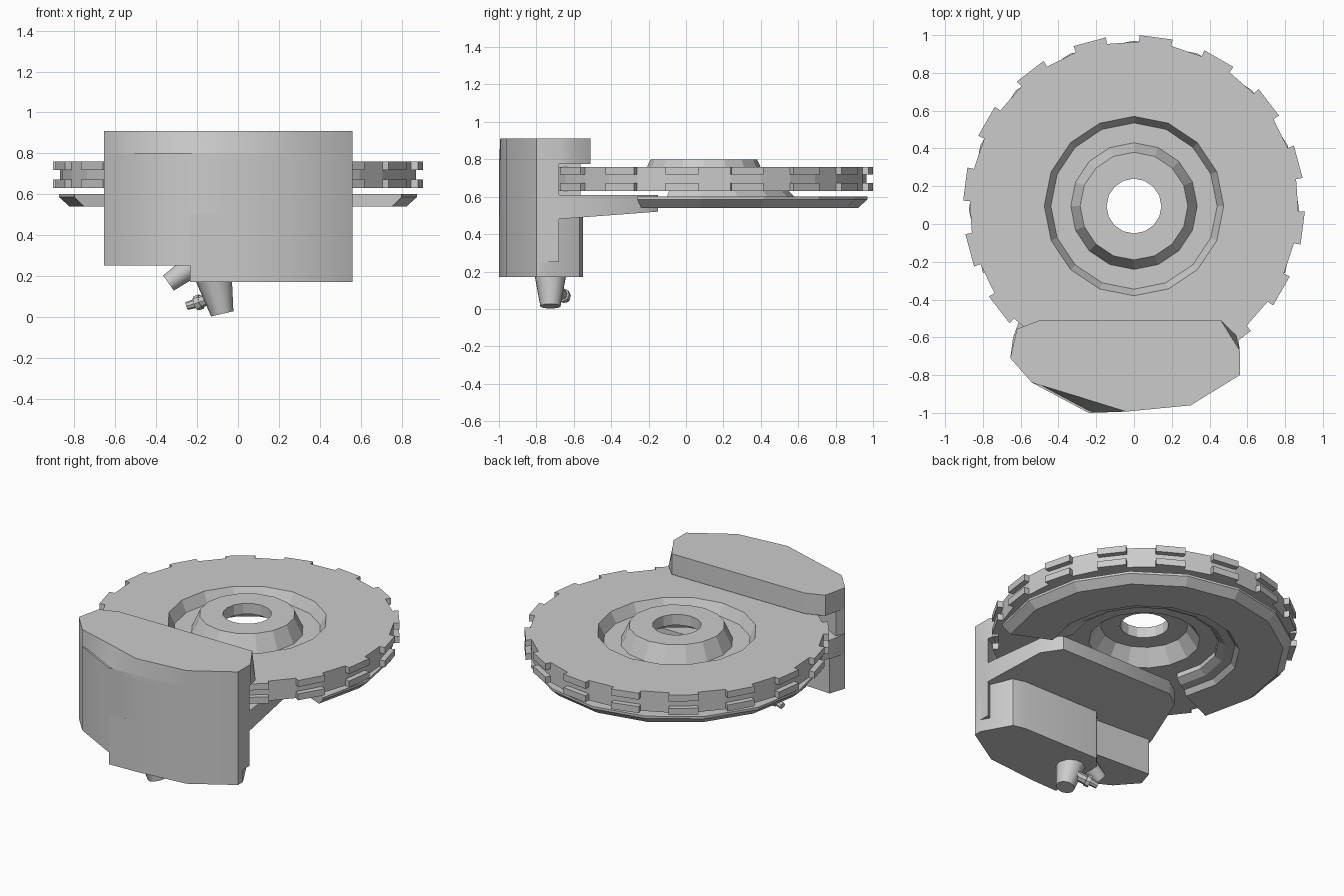
import bpy, bmesh, math
from mathutils import Vector

if "Cube" in bpy.data.objects:
    bpy.data.objects.remove(bpy.data.objects["Cube"])

CY = 0.095  # y of the rotor axis


def finish(name, bm, smooth=None):
    bmesh.ops.recalc_face_normals(bm, faces=bm.faces)
    me = bpy.data.meshes.new(name)
    bm.to_mesh(me)
    bm.free()
    ob = bpy.data.objects.new(name, me)
    bpy.context.collection.objects.link(ob)
    if smooth:
        bpy.ops.object.select_all(action='DESELECT')
        bpy.context.view_layer.objects.active = ob
        ob.select_set(True)
        bpy.ops.object.shade_smooth_by_angle(angle=math.radians(smooth))
    return ob


def loft(bm, low, high):
    """Closed solid between two outlines of 3D points."""
    a = [bm.verts.new(p) for p in low]
    b = [bm.verts.new(p) for p in high]
    bm.faces.new(a[::-1])
    bm.faces.new(b)
    for i in range(len(a)):
        j = (i + 1) % len(a)
        bm.faces.new((a[i], a[j], b[j], b[i]))


def prism(name, outline, z0, z1, top=None, smooth=None):
    """z0 may be a function of y for sloped undersides."""
    f = z0 if callable(z0) else (lambda y: z0)
    bm = bmesh.new()
    loft(bm, [(x, y, f(y)) for x, y in outline],
         [(x, y, z1) for x, y in (top or outline)])
    return finish(name, bm, smooth)


def polar(r, a, z):
    return (r * math.sin(a), CY + r * math.cos(a), z)


def rod(bm, p, q, r0, r1, n=10):
    p, q = Vector(p), Vector(q)
    d = (q - p).normalized()
    u = d.cross(Vector((0, 1, 0))).normalized()
    v = d.cross(u)
    ring = lambda c, r: [c + r * (u * math.cos(2 * math.pi * i / n) + v * math.sin(2 * math.pi * i / n))
                         for i in range(n)]
    loft(bm, ring(p, r0), ring(q, r1))


# Rotor: 16-sided hub blending into a 32-sided friction ring
STEP = math.radians(11.25)
TURN = math.radians(1.8)
profile = [(.145, .80), (.285, .80), (.335, .69), (.44, .69), (.475, .76), (.87, .76),
           (.87, .63), (.33, .63), (.26, .73), (.145, .73)]
bm = bmesh.new()
rings = []
for i in range(32):
    ring = []
    for r, z in profile:
        if r > .6:
            ring.append(bm.verts.new(polar(r, i * STEP + TURN, z)))
        else:
            ring.append(bm.verts.new(polar(r * (math.cos(STEP) if i % 2 else 1), i * STEP, z)))
    rings.append(ring)
n = len(profile)
for i in range(32):
    a, b = rings[i], rings[(i + 1) % 32]
    for k in range(n):
        bm.faces.new((a[k], a[(k + 1) % n], b[(k + 1) % n], b[k]))
finish("brake_rotor", bm)

# Two rows of tabs around the rotor edge
bm = bmesh.new()
for i in range(16):
    a0 = 2 * i * STEP + TURN
    a1 = a0 + STEP
    for z0, z1 in ((.63, .672), (.718, .76)):
        quad = [(.86, a0), (.905, a0), (.905, a1), (.86, a1)]
        loft(bm, [polar(r, a, z0) for r, a in quad], [polar(r, a, z1) for r, a in quad])
finish("rotor_edge_tabs", bm)

# Splash shield: open sector below the rotor with a raised inner collar
profile = [(.565, .54), (.54, .57), (.485, .575), (.44, .60), (.44, .63), (.455, .63),
           (.485, .60), (.875, .60), (.875, .585), (.825, .54)]
bm = bmesh.new()
rings = []
for i in range(11):
    a = math.radians(-114 + 22.8 * i)
    rings.append([bm.verts.new(polar(r, a, z)) for r, z in profile])
n = len(profile)
for a, b in zip(rings, rings[1:]):
    for k in range(n):
        bm.faces.new((a[k], a[(k + 1) % n], b[(k + 1) % n], b[k]))
bm.faces.new(rings[0])
bm.faces.new(rings[-1])
finish("splash_shield", bm)

# Caliper: outer wall, bridge over the rotor and lower arm
front = [(-.655, -.71), (-.54, -.84), (-.24, -1), (-.04, -.993), (.3, -.96), (.56, -.8)]
front_top = front[:2] + [(-.26, -.925)] + front[3:]
prism("caliper_wall", front + [(.56, -.68), (.38, -.78), (-.38, -.78), (-.63, -.65)],
      .25, .80, smooth=35)
back = [(.56, -.67), (.54, -.59), (.46, -.51), (-.5, -.51), (-.62, -.555)]
back_top = [(.56, -.67), (.51, -.59)] + back[2:]
prism("caliper_bridge", front + back, .775, .91, front_top + back_top, smooth=35)
arm = front + [(.56, -.67), (.51, -.26), (.42, -.15), (-.4, -.15), (-.5, -.22), (-.64, -.6)]
prism("caliper_arm", arm, lambda y: .52 + .075 * min(0, y + .15), .61, smooth=35)

# Brake pads on both faces of the rotor
pad = [(-.5, -.74), (.5, -.74), (.5, -.565), (-.5, -.565)]
for name, z0, z1 in (("upper_pad", .757, .78), ("lower_pad", .605, .633)):
    prism(name, pad, z0, z1)

# Piston housing below the arm, with a shorter block beside it
prism("piston_housing", [(-.235, -1)] + front[3:] +
      [(.56, -.75), (.46, -.57), (.38, -.55), (-.17, -.55), (-.235, -.62)], .17, .50, smooth=35)
bm = bmesh.new()
side = [(-.655, -.71), (-.54, -.84), (-.235, -1), (-.235, -.62), (-.62, -.6)]
loft(bm, [(x, y, .25) for x, y in side], [(x, y, .50) for x, y in side])
finish("side_block", bm, 35)

# Hose fittings under the caliper
bm = bmesh.new()
rod(bm, (-.125, -.725, .22), (-.077, -.725, .0145), .095, .056)
finish("hose_fitting", bm, 40)
bm = bmesh.new()
rod(bm, (-.18, -.72, .28), (-.34, -.72, .165), .06, .045)
finish("side_fitting", bm, 40)
bm = bmesh.new()
rod(bm, (-.10, -.69, .105), (-.19, -.66, .072), .03, .03, 8)
rod(bm, (-.18, -.66, .075), (-.205, -.65, .066), .037, .037, 8)
rod(bm, (-.20, -.65, .068), (-.25, -.64, .053), .023, .02, 8)
finish("bleed_nipple", bm, 40)
